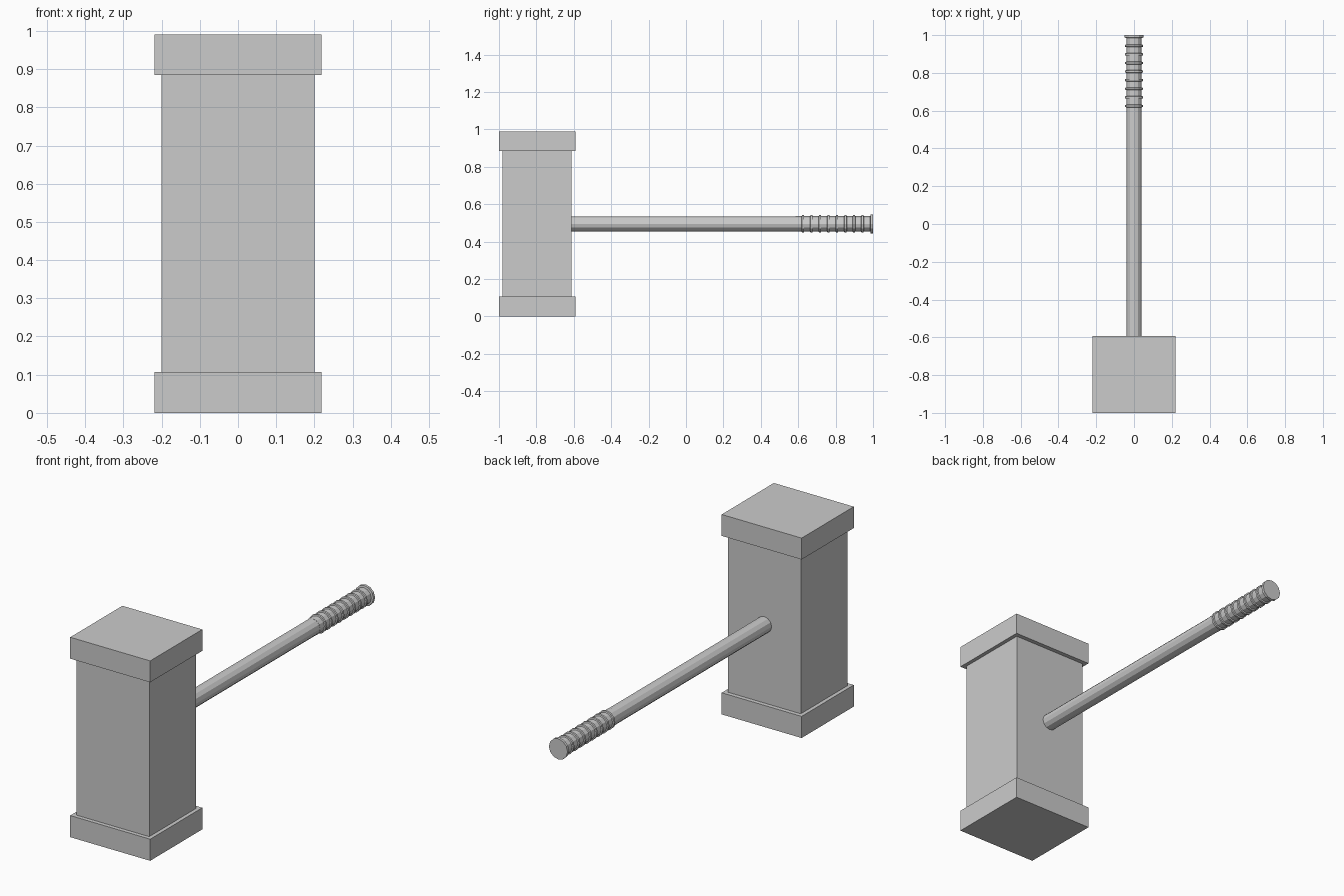
import bpy, bmesh, math
from mathutils import Matrix

if "Cube" in bpy.data.objects:
    bpy.data.objects.remove(bpy.data.objects["Cube"])

AXIS_Z = 0.495


def finish(name, bm):
    bmesh.ops.recalc_face_normals(bm, faces=bm.faces)
    mesh = bpy.data.meshes.new(name)
    bm.to_mesh(mesh)
    bm.free()
    obj = bpy.data.objects.new(name, mesh)
    bpy.context.collection.objects.link(obj)
    return obj


def box(name, lo, hi):
    bm = bmesh.new()
    bmesh.ops.create_cube(bm, size=1)
    for v in bm.verts:
        v.co = [lo[i] + (v.co[i] + 0.5) * (hi[i] - lo[i]) for i in range(3)]
    return finish(name, bm)


def lathe(name, profile, sides=12):
    """Revolve (radius, y) points about the handle axis."""
    bm = bmesh.new()
    rings = []
    for r, y in profile:
        rings.append([bm.verts.new((r * math.cos(2 * math.pi * i / sides), y,
                                    AXIS_Z + r * math.sin(2 * math.pi * i / sides)))
                      for i in range(sides)])
    for a, b in zip(rings, rings[1:]):
        for i in range(sides):
            j = (i + 1) % sides
            bm.faces.new((a[i], a[j], b[j], b[i]))
    bm.faces.new(rings[0])
    bm.faces.new(rings[-1])
    return finish(name, bm)


# Hammer head: core block with a wider striking cap at each end
box("head_core", (-0.20, -0.98, 0.107), (0.20, -0.613, 0.884))
box("lower_cap", (-0.219, -1.0, 0.0), (0.219, -0.592, 0.107))
box("upper_cap", (-0.219, -1.0, 0.884), (0.219, -0.592, 0.99))

# Shaft
lathe("shaft", [(0.040, -0.613), (0.040, 0.59)])

# Grip with raised rings, ending in a flared pommel
grip = [(0.041, 0.585)]
for k in range(8):
    y = 0.625 + k * 0.0455
    grip += [(0.041, y - 0.007), (0.047, y - 0.005), (0.047, y + 0.005), (0.041, y + 0.007)]
grip += [(0.041, 0.985), (0.051, 0.987), (0.051, 1.0)]
lathe("grip", grip)
